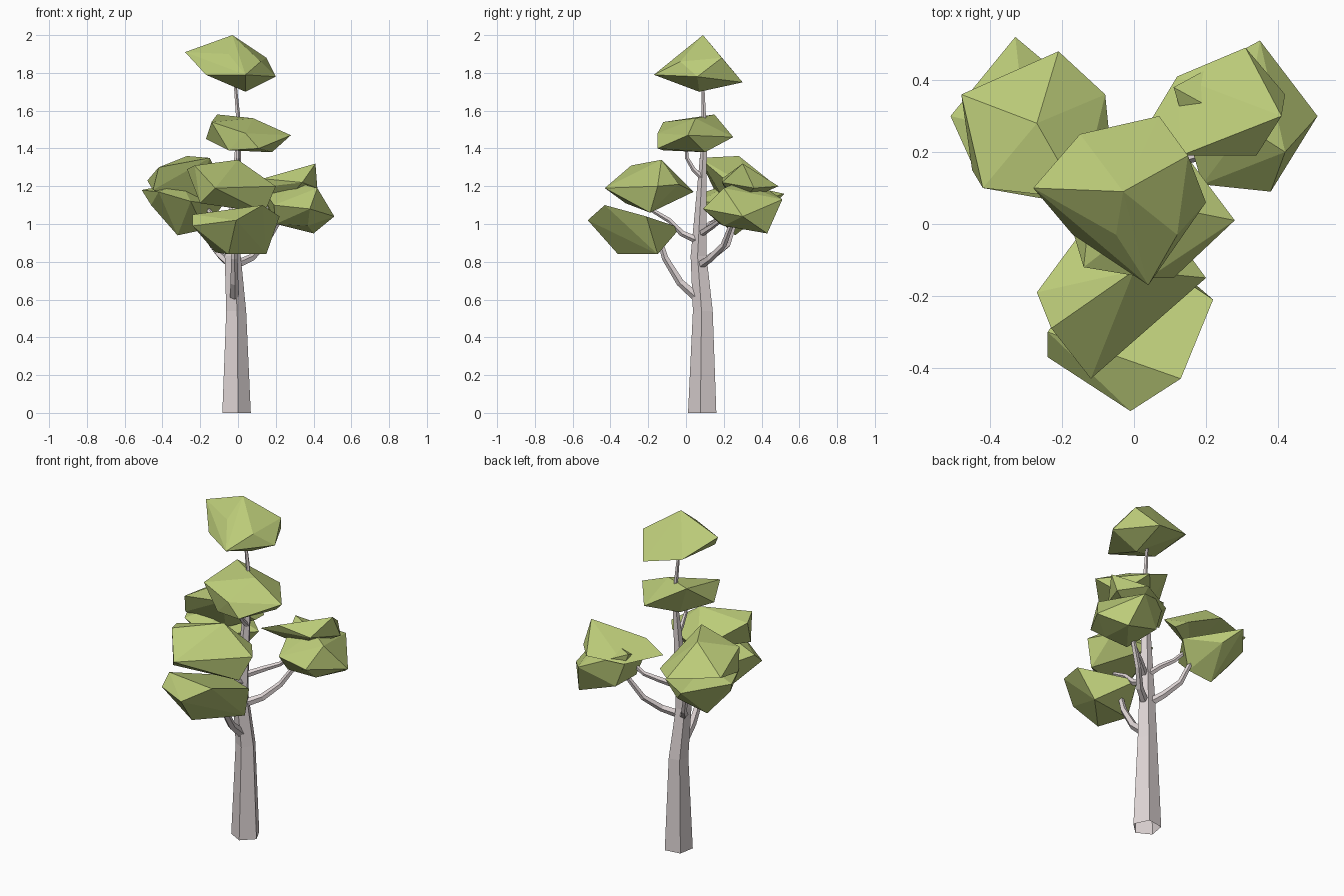
import bpy, bmesh, math
from mathutils import Vector

default_cube = bpy.data.objects.get("Cube")
if default_cube:
    bpy.data.objects.remove(default_cube, do_unlink=True)


def make_material(name, colour):
    material = bpy.data.materials.new(name)
    material.use_nodes = True
    material.diffuse_color = colour
    material.node_tree.nodes["Principled BSDF"].inputs["Base Color"].default_value = colour
    return material


bark = make_material("pale bark", (0.74, 0.67, 0.67, 1))
leaf = make_material("olive leaf", (0.5, 0.6, 0.19, 1))


def finish(bm, name, material):
    """Turn a bmesh into a flat shaded object in one colour."""
    bmesh.ops.recalc_face_normals(bm, faces=bm.faces)
    mesh = bpy.data.meshes.new(name)
    bm.to_mesh(mesh)
    bm.free()
    mesh.materials.append(material)
    part = bpy.data.objects.new(name, mesh)
    bpy.context.scene.collection.objects.link(part)
    return part


def limb(name, path, radii, level_rings=False, sides=5):
    """Tapered five-sided tube along a path, closed at the tip."""
    bm = bmesh.new()
    points = [Vector(p) for p in path]
    rings = []
    for i, (centre, radius) in enumerate(zip(points, radii)):
        along = points[min(i + 1, len(points) - 1)] - points[max(i - 1, 0)]
        up = Vector((0, 0, 1))
        turn = up.rotation_difference(up if level_rings else along)
        ring = []
        for k in range(sides):
            angle = math.tau * k / sides - math.radians(82)
            offset = Vector((math.cos(angle), math.sin(angle), 0)) * radius
            ring.append(bm.verts.new(centre + turn @ offset))
        rings.append(ring)
    for low, high in zip(rings, rings[1:]):
        for k in range(sides):
            n = (k + 1) % sides
            bm.faces.new((low[k], low[n], high[n], high[k]))
    bm.faces.new(rings[-1])
    return finish(bm, name, bark)


def branch(name, thickness, *path):
    """Branch that thins evenly from its root to its tip."""
    radii = [thickness * (1 - 0.15 * i) for i in range(len(path))]
    return limb(name, path, radii)


def clump(name, *corners):
    """Faceted leaf mass wrapped around a few corners given in hundredths."""
    bm = bmesh.new()
    for corner in corners:
        bm.verts.new(Vector(corner) / 100)
    hull = bmesh.ops.convex_hull(bm, input=bm.verts)
    loose = [v for v in hull["geom_interior"] if isinstance(v, bmesh.types.BMVert)]
    bmesh.ops.delete(bm, geom=loose, context="VERTS")
    return finish(bm, name, leaf)


# Trunk, bending slightly and tapering to the crown
limb("trunk",
     [(-.011, .09, 0), (-.012, .092, .54), (-.03, .069, .83),
      (0, .095, 1.4), (0, .095, 1.57), (-.015, .09, 1.74)],
     [.08, .056, .045, .017, .012, .008], level_rings=True)

# Branches
branch("front_lower_branch", .026,
       (-.02, .05, .62), (-.02, -.03, .69), (-.02, -.11, .82), (-.02, -.14, .92))
branch("front_upper_branch", .02,
       (-.02, .07, .91), (-.02, -.02, .95), (-.02, -.09, 1.02), (-.02, -.19, 1.08))
branch("left_lower_branch", .024,
       (-.02, .07, .78), (.07, .13, .82), (.14, .2, .89), (.22, .25, 1.02))
branch("left_upper_branch", .019,
       (-.01, .08, .95), (.08, .14, .99), (.15, .18, 1.02), (.22, .2, 1.08))
branch("right_lower_branch", .024,
       (-.03, .07, .78), (-.09, .14, .83), (-.14, .22, .89), (-.18, .26, 1.01))
branch("right_upper_branch", .019,
       (-.02, .08, .95), (-.07, .13, 1), (-.12, .19, 1.03), (-.18, .24, 1.1))
branch("high_branch", .015,
       (0, .09, 1.24), (0, .04, 1.29), (0, .005, 1.35), (0, 0, 1.44))

# Crown clumps
clump("top_clump", (-3, 9, 200), (-28, 10, 191), (4, -17, 179), (20, 6, 178),
      (15, 19, 188), (7, 30, 175), (-15, 25, 180), (-17, -3, 179), (4, 7, 170),
      (-5, -3, 190), (12, -3, 186))
clump("second_clump", (28, 1, 147), (18, 10, 138), (11, -15, 140), (4, -15, 148),
      (-14, -12, 154), (-11, 15, 158), (8, 5, 156), (10, 25, 146), (-17, -2, 145),
      (-3, 10, 140), (-5, -12, 139))

# Front pair
clump("front_upper_clump", (-27, -19, 129), (-23, -29, 131), (0, -13, 134),
      (-12, -43, 119), (20, -15, 120), (12, -4, 121), (-10, 4, 117),
      (14, -19, 106), (-20, -32, 111))
clump("front_lower_clump", (-1, -52, 102), (13, -43, 110), (22, -21, 104),
      (-24, -30, 105), (-24, -37, 99), (-5, -3, 98), (15, -15, 84),
      (-12, -20, 85), (-5, -36, 84))

# Right pair
clump("right_upper_clump", (-48, 36, 123), (-42, 10, 130), (-27, 28, 136),
      (-15, 7, 135), (-21, 48, 120), (-8, 36, 118), (-7, 26, 119),
      (-45, 15, 118), (-22, 20, 113))
clump("right_lower_clump", (-51, 30, 118), (-33, 52, 116), (-25, 44, 108),
      (-42, 10, 117), (-25, 7, 112), (-32, 26, 94), (-18, 24, 97),
      (-46, 24, 110), (-8, 31, 110), (-30, 25, 122))

# Left pair
clump("left_upper_clump", (41, 30, 132), (31, 49, 120), (42, 36, 119),
      (34, 19, 122), (13, 19, 124), (0, 21, 118), (12, 41, 117), (24, 28, 111))
clump("left_lower_clump", (51, 30, 104), (35, 51, 113), (38, 9, 108),
      (19, 11, 110), (11, 38, 122), (31, 27, 122), (42, 20, 119),
      (40, 43, 95), (20, 18, 100), (18, 40, 102), (37, 20, 99))
